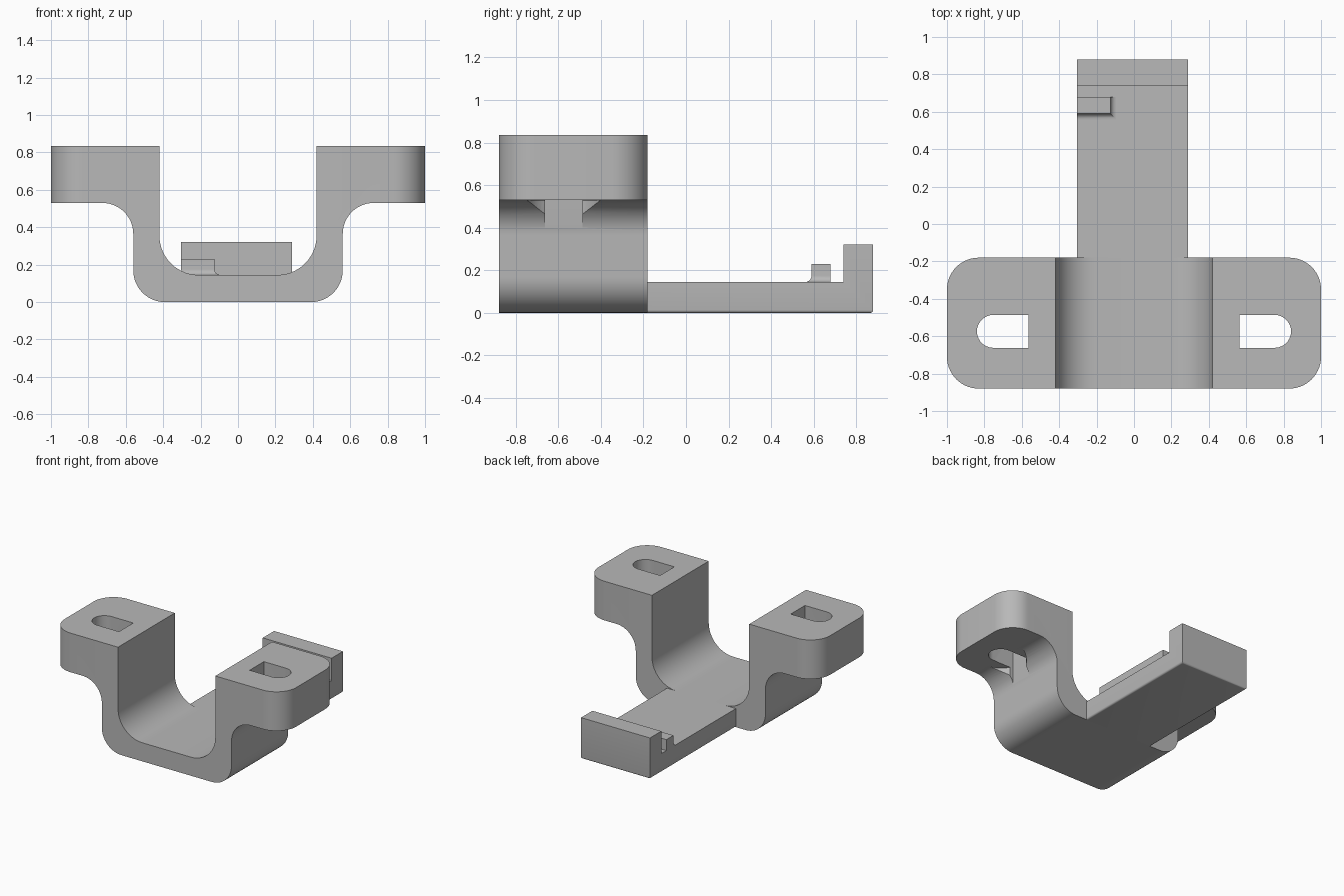
import bpy, bmesh
from math import cos, sin, radians
from mathutils import Vector

if "Cube" in bpy.data.objects:
    bpy.data.objects.remove(bpy.data.objects["Cube"], do_unlink=True)

grey = bpy.data.materials.new("plain grey")
grey.use_nodes = True
colour = (0.48, 0.48, 0.48, 1)
grey.diffuse_color = colour
grey.node_tree.nodes["Principled BSDF"].inputs["Base Color"].default_value = colour


def finish(name, bm):
    bmesh.ops.recalc_face_normals(bm, faces=bm.faces)
    mesh = bpy.data.meshes.new(name)
    bm.to_mesh(mesh)
    bm.free()
    mesh.materials.append(grey)
    obj = bpy.data.objects.new(name, mesh)
    bpy.context.collection.objects.link(obj)
    return obj


def activate(obj):
    bpy.ops.object.select_all(action='DESELECT')
    obj.select_set(True)
    bpy.context.view_layer.objects.active = obj


def smooth(obj):
    activate(obj)
    bpy.ops.object.shade_smooth_by_angle(angle=radians(30))


def arc(cx, cy, r, start, end, steps=14):
    angles = [radians(start + (end - start) * i / steps) for i in range(steps + 1)]
    return [(cx + r * cos(a), cy + r * sin(a)) for a in angles]


def prism(name, outline, low, high, along_y=False):
    """Extrude a 2D outline (x, z along y, or x, y along z)."""
    bm = bmesh.new()
    place = (lambda u, v: (u, low, v)) if along_y else (lambda u, v: (u, v, low))
    face = bm.faces.new([bm.verts.new(place(u, v)) for u, v in outline])
    new = bmesh.ops.extrude_face_region(bm, geom=[face])["geom"]
    shift = Vector((0, high - low, 0) if along_y else (0, 0, high - low))
    bmesh.ops.translate(bm, vec=shift, verts=[g for g in new if isinstance(g, bmesh.types.BMVert)])
    return finish(name, bm)


def box(name, x0, x1, y0, y1, z0, z1):
    return prism(name, [(x0, y0), (x1, y0), (x1, y1), (x0, y1)], z0, z1)


def cut(obj, tool, operation='DIFFERENCE'):
    mod = obj.modifiers.new("cut", 'BOOLEAN')
    mod.operation, mod.object, mod.solver = operation, tool, 'EXACT'
    activate(obj)
    bpy.ops.object.modifier_apply(modifier=mod.name)
    bpy.data.objects.remove(tool, do_unlink=True)


# Saddle: half profile mirrored across the centre
half = arc(0.39, 0.17, 0.17, -90, 0)
half += arc(0.725, 0.365, 0.165, 180, 90)
half += [(1.1, 0.53), (1.1, 0.835), (0.42, 0.835)]
half += arc(0.21, 0.355, 0.21, 0, -90)
profile = half + [(-x, z) for x, z in reversed(half)]
saddle = prism("saddle_bracket", profile, -1.0, 0.0, along_y=True)

# Rounded plan trims the flange corners
plan = arc(0.83, -0.35, 0.17, 0, 90) + arc(-0.83, -0.35, 0.17, 90, 180)
plan += arc(-0.83, -0.71, 0.17, 180, 270) + arc(0.83, -0.71, 0.17, 270, 360)
cut(saddle, prism("plan_trim", plan, -0.5, 1.5), 'INTERSECT')

# Screw slots and washer clearance under each flange
for side in (-1, 1):
    slot = [(0.564, -0.662), *arc(0.752, -0.574, 0.088, -90, 90), (0.564, -0.486)]
    washer = arc(0.75, -0.574, 0.18, 0, 360, 48)[:-1]
    for outline, top in ((washer, 0.529), (slot, 1.0)):
        cut(saddle, prism("cutter", [(side * x, y) for x, y in outline], 0.2, top))
smooth(saddle)

# Arm with raised end lip, extruded sideways as one L profile
bm = bmesh.new()
side_outline = [(-0.18, 0), (0.88, 0), (0.88, 0.32), (0.74, 0.32), (0.74, 0.145), (-0.18, 0.145)]
face = bm.faces.new([bm.verts.new((-0.305, y, z)) for y, z in side_outline])
new = bmesh.ops.extrude_face_region(bm, geom=[face])["geom"]
bmesh.ops.translate(bm, vec=(0.595, 0, 0), verts=[g for g in new if isinstance(g, bmesh.types.BMVert)])
bottom = [e for e in bm.edges if all(v.co.z < 0.001 for v in e.verts)
          and any(v.co.y > 0 for v in e.verts)]
bmesh.ops.bevel(bm, geom=bottom, offset=0.013, segments=4, profile=0.5, affect='EDGES')
smooth(finish("arm_with_end_lip", bm))

# Small stop with a fillet flaring out at its foot
bm = bmesh.new()
r = 0.03
levels = [(r - x, 0.145 + r - z) for x, z in arc(0, 0, r, 90, 0, 8)]
levels = [(r - r * sin(radians(a)), 0.145 + r - r * cos(radians(a))) for a in range(0, 91, 10)]
levels.append((0, 0.23))
rings = []
for flare, z in levels:
    x1, y0 = -0.125 + flare, 0.59 - flare
    rings.append([bm.verts.new(p) for p in
                  ((-0.305, y0, z), (x1, y0, z), (x1, 0.678, z), (-0.305, 0.678, z))])
for a, b in zip(rings, rings[1:]):
    for i in range(4):
        j = (i + 1) % 4
        bm.faces.new((a[i], a[j], b[j], b[i]))
bm.faces.new(rings[0])
bm.faces.new(rings[-1])
smooth(finish("stop_tab", bm))
